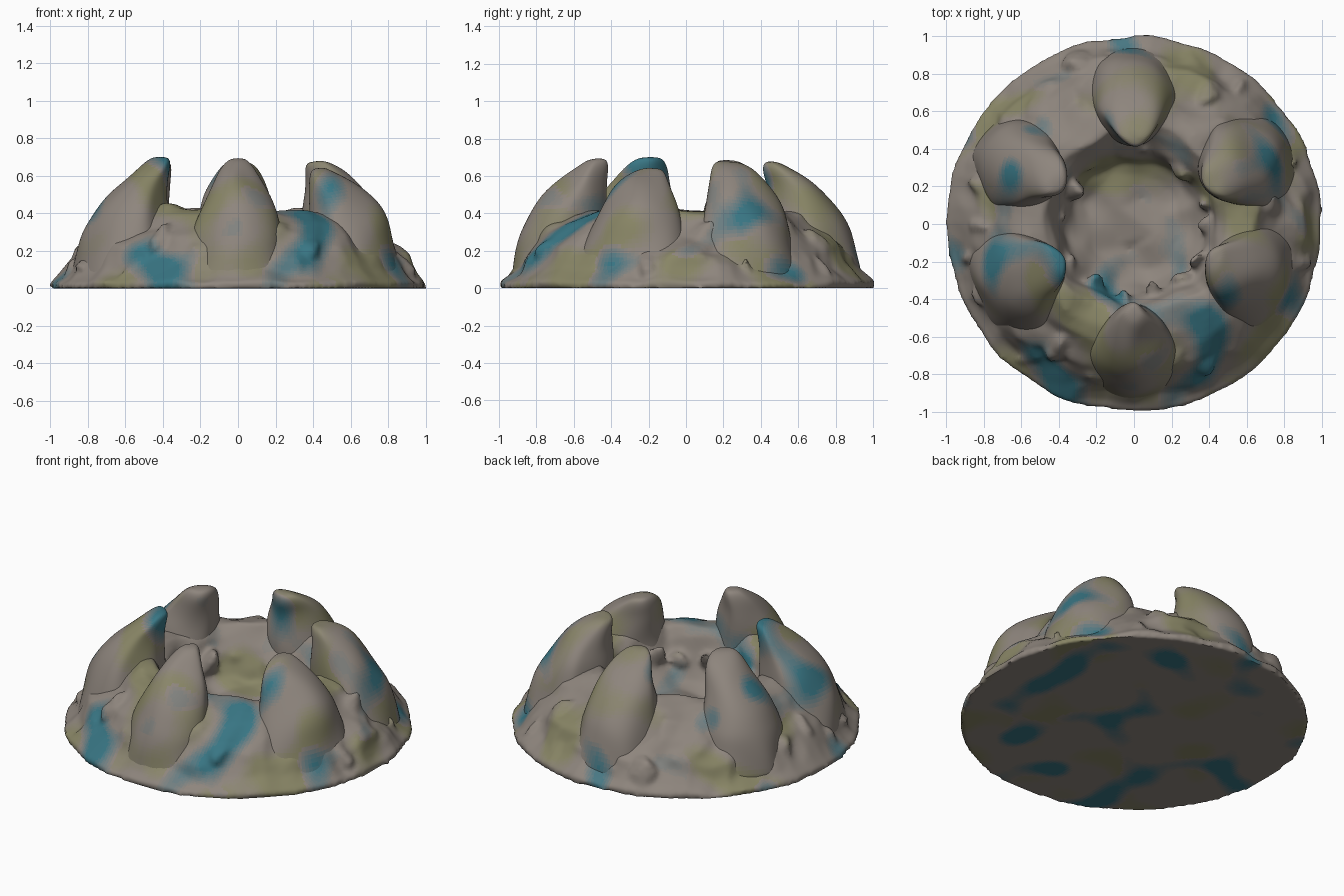
import bpy, bmesh, math, random
from mathutils import Vector, noise

if "Cube" in bpy.data.objects:
    bpy.data.objects.remove(bpy.data.objects["Cube"])

random.seed(4)
STONE, TEAL, OLIVE = (0.27, 0.235, 0.205), (0.04, 0.18, 0.23), (0.24, 0.235, 0.11)
STEPS = 10


# Mottled palette: stone with graded teal and olive stains
def mix(a, b, t):
    return tuple(x + (y - x) * t for x, y in zip(a, b)) + (1,)


mats = []
for name, tint in (("teal", TEAL), ("olive", OLIVE)):
    for i in range(STEPS):
        m = bpy.data.materials.new(f"{name}_{i}")
        m.diffuse_color = mix(STONE, tint, i / (STEPS - 1))
        m.use_nodes = True
        m.node_tree.nodes["Principled BSDF"].inputs["Base Color"].default_value = m.diffuse_color
        mats.append(m)


def stain(p):
    t = noise.noise(p * 3.6 + Vector((3, 7, 1))) - 0.15
    o = noise.noise(p * 3.2 + Vector((11, 2, 5))) - 0.05
    if t > 0:
        return min(STEPS - 1, int(t * 28))
    return STEPS + min(STEPS - 3, int(max(o, 0) * 22))


def rough(p, amp, scale):
    """Noise offset that fades out on the ground plane."""
    q = p + noise.noise_vector(p * scale) * amp * min(1, p.z / 0.08)
    q.z = max(q.z, 0)
    return q


def skin(bm, rings, amp, scale):
    """Skin a stack of closed rings, capped at both ends."""
    vs = [[bm.verts.new(rough(p, amp, scale)) for p in r] for r in rings]
    n = len(vs[0])
    faces = [bm.faces.new(vs[-1]), bm.faces.new(vs[0][::-1])]
    for a, b in zip(vs, vs[1:]):
        for i in range(n):
            j = (i + 1) % n
            faces.append(bm.faces.new((a[i], a[j], b[j], b[i])))
    bmesh.ops.recalc_face_normals(bm, faces=faces)


def finish(name, bm, modifiers):
    """Make the object, apply modifiers, then stain and smooth its faces."""
    me = bpy.data.meshes.new(name)
    bm.to_mesh(me)
    bm.free()
    ob = bpy.data.objects.new(name, me)
    bpy.context.collection.objects.link(ob)
    bpy.ops.object.select_all(action='DESELECT')
    bpy.context.view_layer.objects.active = ob
    ob.select_set(True)
    for kind, settings in modifiers:
        mod = ob.modifiers.new(kind.lower(), kind)
        for key, value in settings.items():
            setattr(mod, key, value)
        bpy.ops.object.modifier_apply(modifier=mod.name)
    me = ob.data
    me.materials.clear()
    for m in mats:
        me.materials.append(m)
    for f in me.polygons:
        f.material_index = stain(f.center)
    bpy.ops.object.shade_smooth_by_angle(angle=math.radians(50))


# Crater mound: turned profile (radius, height) with a ragged outline
profile = [(1.0, 0), (1.0, 0.03), (0.965, 0.055), (0.92, 0.10), (0.885, 0.16),
           (0.84, 0.22), (0.78, 0.28), (0.71, 0.34), (0.64, 0.39), (0.57, 0.42),
           (0.50, 0.42), (0.45, 0.37), (0.41, 0.29), (0.37, 0.21), (0.32, 0.14),
           (0.25, 0.10), (0.12, 0.10)]
rings = []
for r, z in profile:
    ring = []
    for i in range(72):
        a = math.tau * i / 72
        d = Vector((math.cos(a), math.sin(a), 0))
        edge = 1 + 0.02 * noise.noise(d * 5) * (r > 0.8)
        ring.append(d * r * edge + Vector((0, 0, z)))
    rings.append(ring)
mound = bmesh.new()
skin(mound, rings, 0.05, 6)


def lump(a, r, z, size, stretch):
    """Irregular knob, stretched up the slope, fused into the mound."""
    u = Vector((math.cos(a), math.sin(a), 0))
    v = Vector((-u.y, u.x, 0))
    slope = (Vector((0, 0, 1)) - u * 0.8).normalized()
    side = slope.cross(v)
    for vert in bmesh.ops.create_icosphere(mound, subdivisions=2, radius=size)["verts"]:
        p = vert.co
        q = v * p.x + slope * p.y * stretch + side * p.z + u * r
        q.z = max(0.01, q.z + z)
        vert.co = rough(q, 0.06, 8)


# Knobbly lumps on the skirt, and ridges down the crater wall
for i in range(30):
    r = random.uniform(0.74, 0.90)
    lump(math.tau * (i + random.uniform(-0.3, 0.3)) / 30, r,
         0.25 - (r - 0.74) * 1.15, random.uniform(0.05, 0.085), random.uniform(1.0, 1.9))
for i in range(14):
    lump(math.tau * (i + random.uniform(-0.3, 0.3)) / 14, 0.42, 0.22,
         random.uniform(0.04, 0.07), -1.8)
finish("crater_mound", mound, [("REMESH", dict(mode='VOXEL', voxel_size=0.017)),
                               ("SMOOTH", dict(factor=0.5, iterations=4))])

# Claw slices: height, inner radius, outer radius, half width
slices = [(0.0, 0.40, 0.95, 0.34), (0.08, 0.41, 0.935, 0.30), (0.18, 0.415, 0.91, 0.265),
          (0.28, 0.42, 0.885, 0.245), (0.36, 0.425, 0.855, 0.225), (0.44, 0.43, 0.81, 0.20),
          (0.51, 0.43, 0.75, 0.172), (0.57, 0.425, 0.685, 0.145), (0.62, 0.415, 0.62, 0.118),
          (0.66, 0.415, 0.55, 0.085), (0.685, 0.43, 0.50, 0.045)]


def claw(name, angle, height, width):
    u = Vector((math.cos(angle), math.sin(angle), 0))
    v = Vector((-u.y, u.x, 0))
    rings = []
    for z, ri, ro, w in slices:
        ring = []
        for i in range(24):
            t = math.tau * i / 24
            c, s = math.cos(t), math.sin(t)
            taper = 1 - 0.25 * max(0, -c)
            ring.append(u * ((ri + ro) / 2 + c * (ro - ri) / 2)
                        + v * s * w * width * taper + Vector((0, 0, z * height)))
        rings.append(ring)
    bm = bmesh.new()
    skin(bm, rings, 0.03, 4.5)
    finish(name, bm, [("SUBSURF", dict(levels=2))])


# Six inward-leaning claws around the crater
claws = [("back", 90, 1.0, 1.0), ("back_left", 152, 1.0, 1.02), ("front_left", 206, 1.0, 1.15),
         ("front", 270, 0.99, 1.0), ("front_right", 336, 0.94, 1.15), ("back_right", 29, 1.0, 1.1)]
for side, deg, h, w in claws:
    claw(f"claw_{side}", math.radians(deg), h, w)
